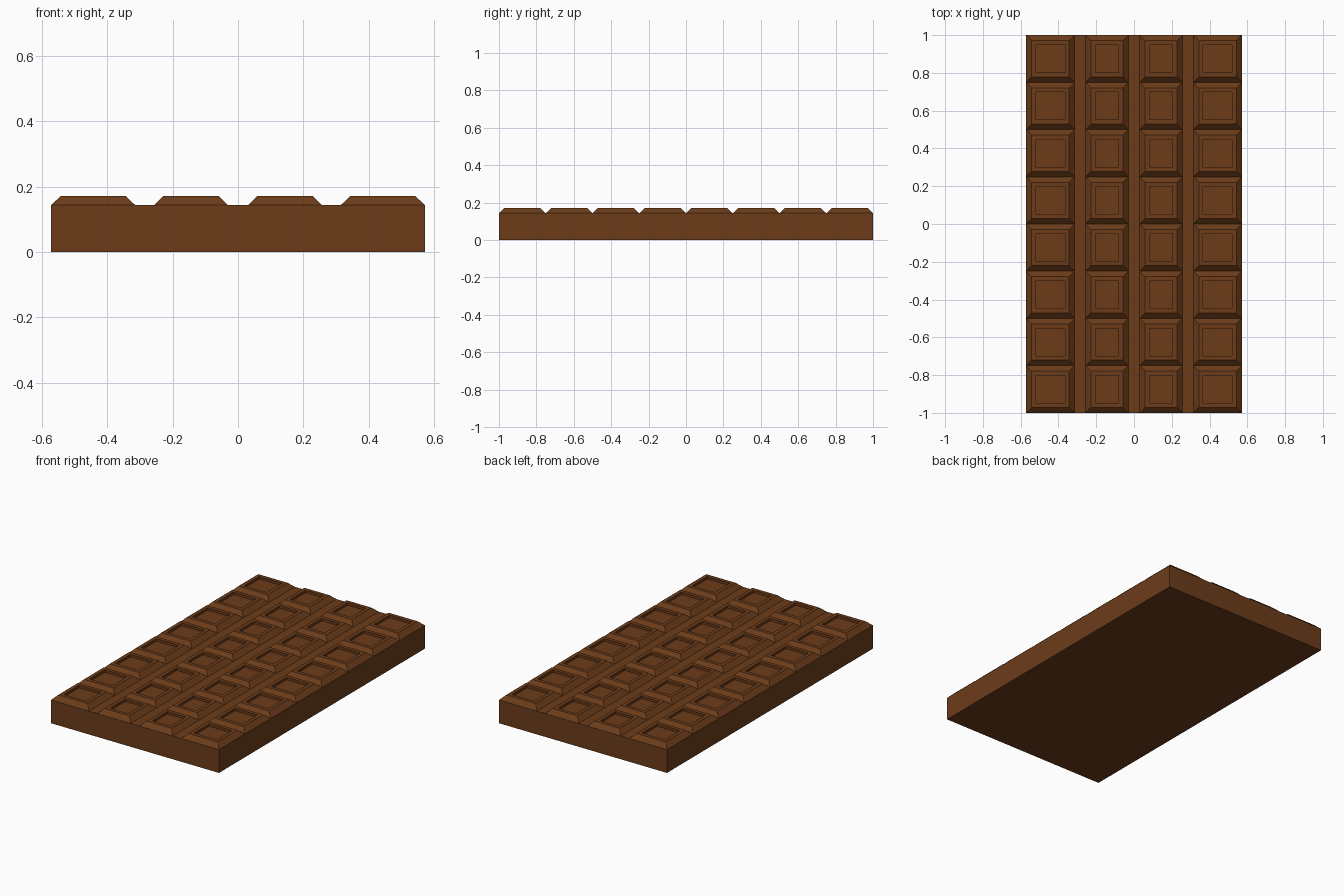
import bpy, bmesh

if "Cube" in bpy.data.objects:
    bpy.data.objects.remove(bpy.data.objects["Cube"])

BASE_Z, TOP_Z, FLOOR_Z = 0.143, 0.171, 0.156
xs = [-0.571, -0.314, -0.257, -0.03, 0.03, 0.257, 0.314, 0.571]
ys = [-1 + 0.25 * j for j in range(9)]

bm = bmesh.new()

# Upper deck grid: wide columns become pieces, narrow columns are grooves
grid = [[bm.verts.new((x, y, BASE_Z)) for y in ys] for x in xs]
pieces = []
for i in range(len(xs) - 1):
    for j in range(len(ys) - 1):
        f = bm.faces.new((grid[i][j], grid[i + 1][j], grid[i + 1][j + 1], grid[i][j + 1]))
        if i % 2 == 0:
            pieces.append(f)

# Side walls and underside
rim = [e for e in bm.edges if e.is_boundary]
walls = bmesh.ops.extrude_edge_only(bm, edges=rim)["geom"]
for v in walls:
    if isinstance(v, bmesh.types.BMVert):
        v.co.z = 0
bottom = [e for e in walls if isinstance(e, bmesh.types.BMEdge) and e.is_boundary]
bmesh.ops.contextual_create(bm, geom=bottom)
bmesh.ops.recalc_face_normals(bm, faces=bm.faces[:])


def set_height(faces, z):
    for f in faces:
        for v in f.verts:
            v.co.z = z


# Bevelled pieces with a flat rim and a sunken square panel
bmesh.ops.inset_individual(bm, faces=pieces, thickness=0.029, use_even_offset=True)
set_height(pieces, TOP_Z)
bmesh.ops.inset_individual(bm, faces=pieces, thickness=0.023, use_even_offset=True)
panels = bmesh.ops.extrude_discrete_faces(bm, faces=pieces)["faces"]
set_height(panels, FLOOR_Z)
bmesh.ops.recalc_face_normals(bm, faces=bm.faces[:])

mesh = bpy.data.meshes.new("chocolate_bar")
bm.to_mesh(mesh)
bm.free()
bar = bpy.data.objects.new("chocolate_bar", mesh)
bpy.context.collection.objects.link(bar)

mat = bpy.data.materials.new("chocolate")
mat.diffuse_color = (0.15, 0.045, 0.01, 1)
mat.use_nodes = True
mat.node_tree.nodes["Principled BSDF"].inputs["Base Color"].default_value = mat.diffuse_color
mesh.materials.append(mat)
